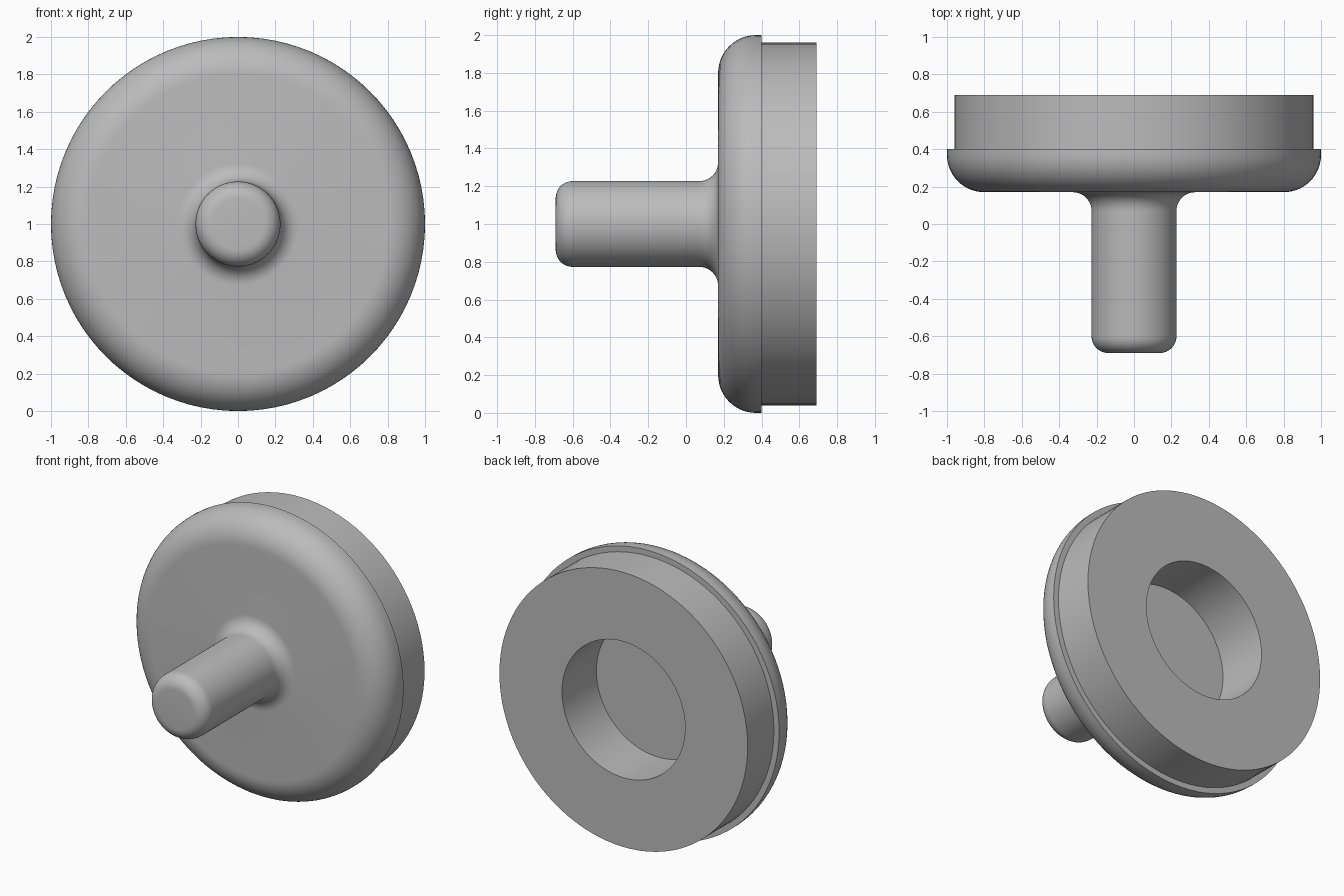
import bpy, bmesh
from math import pi, sin, cos, radians
from mathutils import Vector

cube = bpy.data.objects.get("Cube")
if cube:
    bpy.data.objects.remove(cube, do_unlink=True)

# Single plain grey
grey = bpy.data.materials.new("plain grey")
grey.use_nodes = True
colour = (0.5, 0.5, 0.5, 1)
grey.diffuse_color = colour
grey.node_tree.nodes["Principled BSDF"].inputs["Base Color"].default_value = colour

AXIS_Z = 1.0


def arc(r, y, radius, start, end, steps=10):
    """Rounded corner as (radius, y) points; angles in degrees."""
    angles = [radians(start + (end - start) * i / steps) for i in range(steps + 1)]
    return [(r + radius * cos(a), y + radius * sin(a)) for a in angles]


def lathe(name, profile, segments, closed=False):
    """Turn a (radius, y) profile around the horizontal y axis."""
    bm = bmesh.new()
    verts = [bm.verts.new((r, y, 0)) for r, y in profile]
    edges = [bm.edges.new(pair) for pair in zip(verts, verts[1:])]
    if closed:
        edges.append(bm.edges.new((verts[-1], verts[0])))
    bmesh.ops.spin(bm, geom=verts + edges, cent=(0, 0, 0), axis=(0, 1, 0),
                   angle=2 * pi, steps=segments)
    bmesh.ops.remove_doubles(bm, verts=bm.verts, dist=1e-5)
    bmesh.ops.recalc_face_normals(bm, faces=bm.faces)
    mesh = bpy.data.meshes.new(name)
    bm.to_mesh(mesh)
    bm.free()
    mesh.materials.append(grey)
    obj = bpy.data.objects.new(name, mesh)
    obj.location = Vector((0, 0, AXIS_Z))
    bpy.context.collection.objects.link(obj)
    bpy.ops.object.select_all(action="DESELECT")
    obj.select_set(True)
    bpy.context.view_layer.objects.active = obj
    bpy.ops.object.shade_smooth_by_angle(angle=radians(30))
    return obj


# Rounded stem flowing through a fillet into the rounded cap
FRONT, FACE, LIP, BACK = -0.69, 0.17, 0.40, 0.69
STEM_R, STEM_ROUND, FILLET = 0.227, 0.09, 0.1
CAP_R, CAP_ROUND, RING_R, HOLE_R, FLOOR = 1.0, 0.2, 0.96, 0.476, 0.31

body = [(0, FRONT)]
body += arc(STEM_R - STEM_ROUND, FRONT + STEM_ROUND, STEM_ROUND, -90, 0)
body += arc(STEM_R + FILLET, FACE - FILLET, FILLET, 180, 90)
body += arc(CAP_R - CAP_ROUND, FACE + CAP_ROUND, CAP_ROUND, -90, 0, 14)
body += [(CAP_R, LIP), (RING_R, LIP), (RING_R, FLOOR), (0, FLOOR)]
lathe("stem_and_cap", body, 96)

# Thick ring seated in the back of the cap, with an open centre hole
ring = [(RING_R, FLOOR), (RING_R, BACK), (HOLE_R, BACK), (HOLE_R, FLOOR)]
lathe("back_ring", ring, 96, closed=True)
